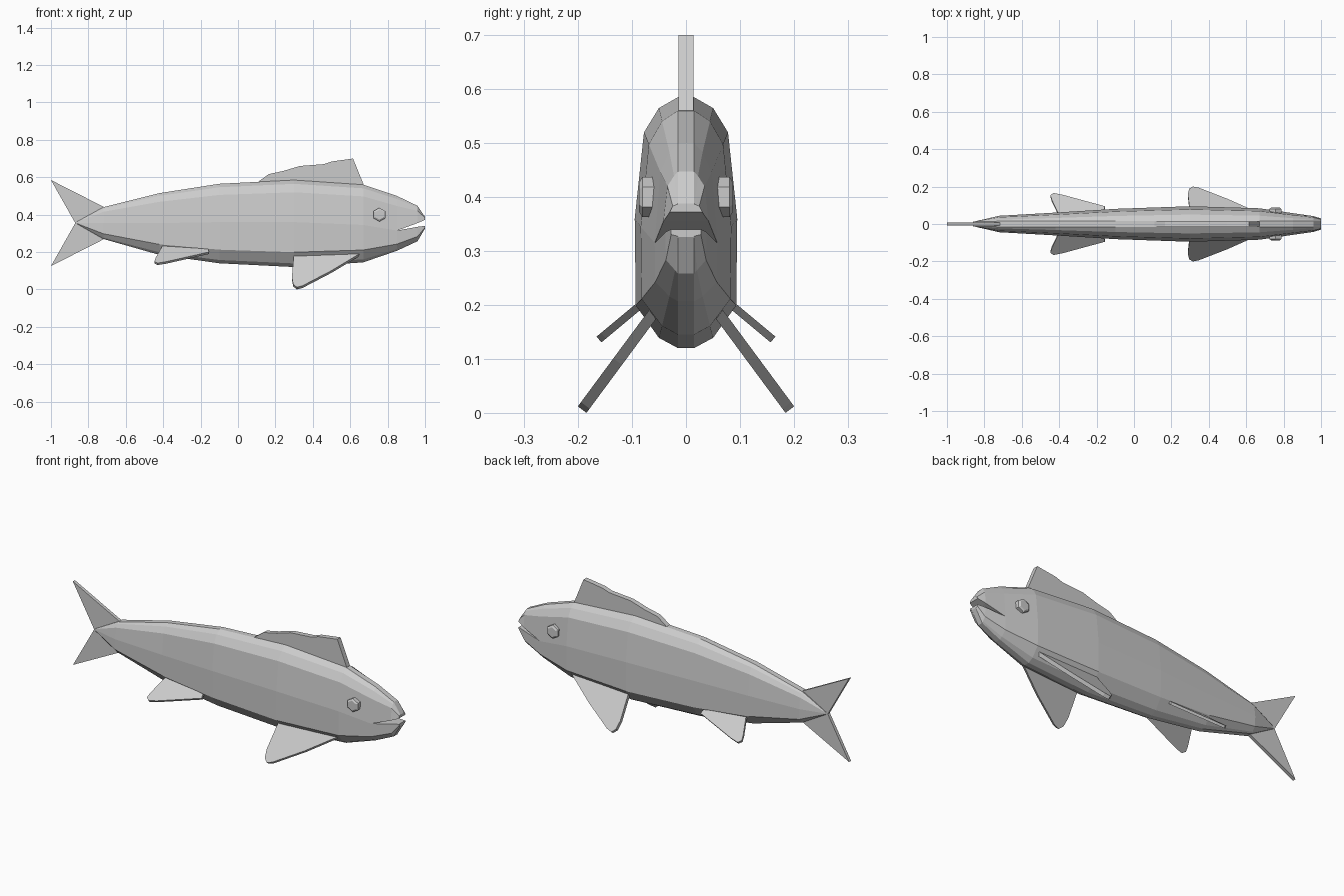
import bpy, bmesh, math
from mathutils import Vector

cube = bpy.data.objects.get("Cube")
if cube:
    bpy.data.objects.remove(cube, do_unlink=True)

grey = bpy.data.materials.new("fish_grey")
grey.use_nodes = True
COLOUR = (0.6, 0.6, 0.6, 1)
grey.diffuse_color = COLOUR
grey.node_tree.nodes["Principled BSDF"].inputs["Base Color"].default_value = COLOUR


def loft(name, rings):
    """Flat-shaded skin through closed rings, capped at both ends."""
    bm = bmesh.new()
    loops = [[bm.verts.new(p) for p in ring] for ring in rings]
    for a, b in zip(loops, loops[1:]):
        for i in range(len(a)):
            j = (i + 1) % len(a)
            bm.faces.new((a[i], a[j], b[j], b[i]))
    bm.faces.new(loops[0])
    bm.faces.new(loops[-1])
    bmesh.ops.recalc_face_normals(bm, faces=bm.faces)
    mesh = bpy.data.meshes.new(name)
    bm.to_mesh(mesh)
    bm.free()
    mesh.materials.append(grey)
    obj = bpy.data.objects.new(name, mesh)
    bpy.context.collection.objects.link(obj)
    return obj


def plate(name, outline, place, normal, half):
    """Fin of constant thickness from an (x, z) outline."""
    offset = Vector(normal).normalized() * half
    points = [Vector(place(x, z)) for x, z in outline]
    return loft(name, [[p + offset for p in points], [p - offset for p in points]])


# Cross-section: share of the width and share of the height from the middle
UPPER = [(1, 0), (0.82, 0.71), (0.53, 0.91), (0, 1)]
LOWER = [(0, 1), (0.53, 0.92), (0.98, 0.67), (1, 0)]


def arc(station, half, sign):
    x, top, mid, bottom, width = station
    reach = (top - mid) if sign > 0 else (mid - bottom)
    flat = min(0.015, width)
    right = [Vector((x, -max(w * width, flat), mid + sign * h * reach)) for w, h in half]
    if sign < 0:
        right.reverse()
    left = [Vector((p.x, -p.y, p.z)) for p in reversed(right)]
    return right + left


def full_ring(station):
    upper = arc(station, UPPER, 1)
    lower = arc(station, LOWER, -1)
    return upper + lower[::-1][1:-1]


# Body: x, top, middle, bottom, half width
BODY = [
    (-0.86, 0.363, 0.356, 0.35, 0.012),
    (-0.72, 0.44, 0.355, 0.27, 0.044),
    (-0.42, 0.515, 0.355, 0.185, 0.061),
    (-0.10, 0.565, 0.36, 0.14, 0.081),
    (0.30, 0.585, 0.36, 0.12, 0.095),
    (0.67, 0.56, 0.345, 0.145, 0.084),
    (0.85, 0.50, 0.315, 0.207, 0.058),
]
loft("body", [full_ring(s) for s in BODY])

# Jaws open forward from the last body section
neck = BODY[-1]
upper_jaw = [neck, (0.96, 0.447, 0.355, 0, 0.042), (1.0, 0.388, 0.372, 0, 0.03)]
lower_jaw = [neck, (0.96, 0, 0.335, 0.258, 0.038), (1.0, 0, 0.34, 0.326, 0.028)]
loft("upper_jaw", [arc(s, UPPER, 1) for s in upper_jaw])
loft("lower_jaw", [arc(s, LOWER, -1) for s in lower_jaw])


# Fins on the centre line
def centre(x, z):
    return (x, 0, z)


DORSAL = [(0.10, 0.56), (0.11, 0.577), (0.165, 0.617), (0.24, 0.633), (0.33, 0.66),
          (0.46, 0.67), (0.50, 0.684), (0.615, 0.70), (0.672, 0.56), (0.65, 0.53)]
plate("dorsal_fin", DORSAL, centre, (0, 1, 0), 0.014)
plate("upper_tail_fin", [(-0.87, 0.355), (-1, 0.585), (-0.715, 0.44), (-0.75, 0.36)],
      centre, (0, 1, 0), 0.009)
plate("lower_tail_fin", [(-0.87, 0.355), (-1, 0.125), (-0.715, 0.27), (-0.75, 0.36)],
      centre, (0, 1, 0), 0.009)

# Paired fins and eyes
PECTORAL = [(0.30, 0.195), (0.288, 0.06), (0.295, 0.022), (0.315, 0.006),
            (0.345, 0.014), (0.50, 0.095), (0.655, 0.188), (0.64, 0.20)]
PELVIC = [(-0.40, 0.235), (-0.44, 0.165), (-0.447, 0.145), (-0.43, 0.136),
          (-0.385, 0.143), (-0.155, 0.195), (-0.16, 0.21)]
EYE = [(0.05, 0.037), (0.081, 0.037), (0.087, 0.027)]

for label, side in (("left", 1), ("right", -1)):
    plate(label + "_pectoral_fin", PECTORAL,
          lambda x, z: (x, side * (0.06 + (0.185 - z) * 0.74), z), (0, side * 0.8, 0.6), 0.01)
    plate(label + "_pelvic_fin", PELVIC,
          lambda x, z: (x, side * (0.16 - (z - 0.137) * 1.2), z), (0, side * 0.64, 0.77), 0.007)
    loft(label + "_eye", [[Vector((0.756 + r * math.sin(k * math.pi / 3), side * y,
                                   0.40 + r * math.cos(k * math.pi / 3)))
                           for k in range(6)] for y, r in EYE])
